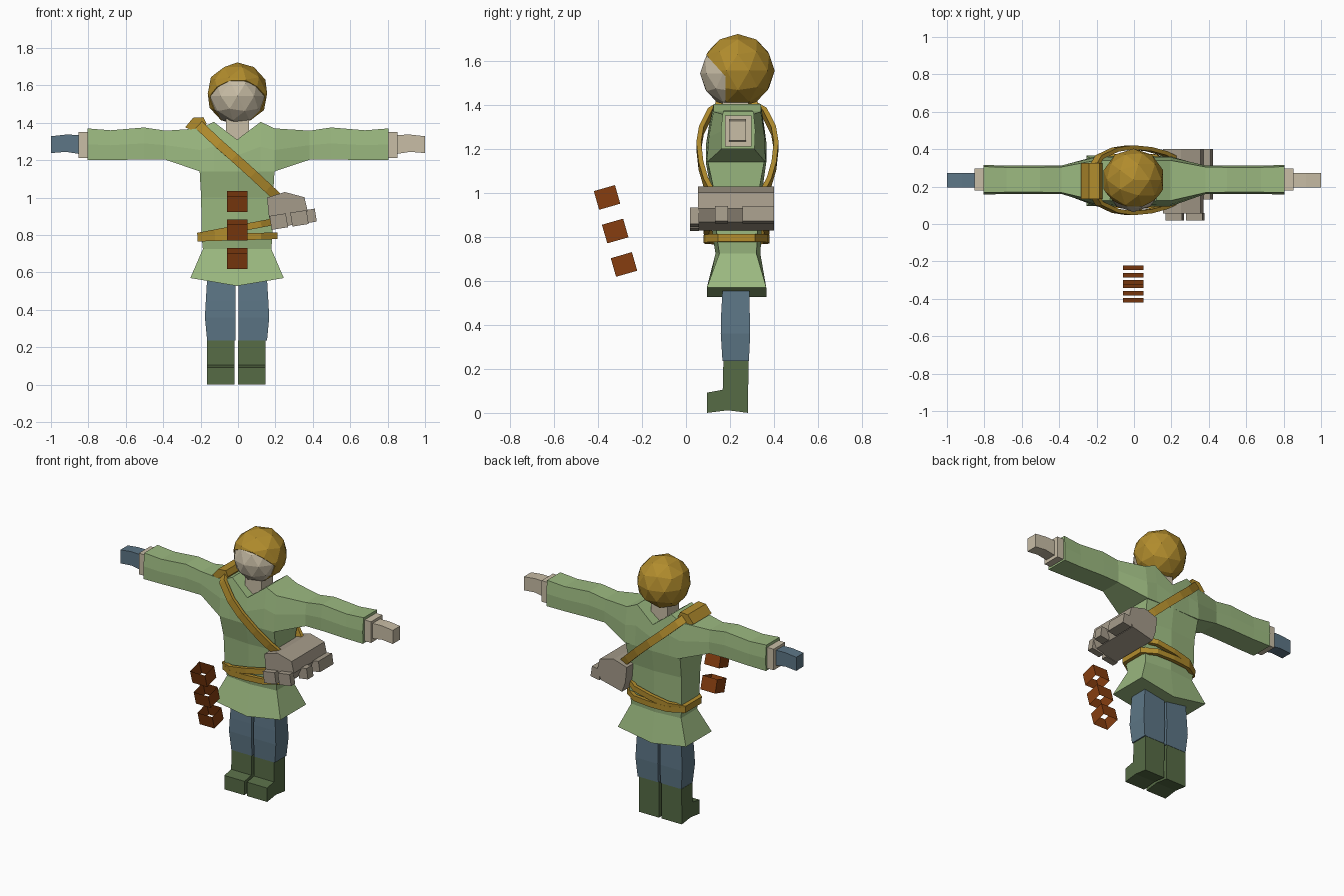
import bpy, bmesh, math
from mathutils import Vector, Matrix

if "Cube" in bpy.data.objects:
    bpy.data.objects.remove(bpy.data.objects["Cube"])

CX, CY = -0.005, 0.23   # body centre line


def material(name, rgb):
    m = bpy.data.materials.new(name)
    m.diffuse_color = (*rgb, 1)
    m.use_nodes = True
    m.node_tree.nodes["Principled BSDF"].inputs["Base Color"].default_value = m.diffuse_color
    return m


GREEN = material("tunic green", (0.33, 0.485, 0.216))
BLUE = material("slate blue", (0.109, 0.181, 0.238))
BOOT = material("boot green", (0.093, 0.147, 0.06))
SKIN = material("pale skin", (0.58, 0.51, 0.38))
GOLD = material("gold", (0.44, 0.262, 0.026))
GREY = material("bag grey", (0.376, 0.328, 0.254))
RUST = material("rust brown", (0.24, 0.048, 0.005))


def finish(name, bm, mat):
    bmesh.ops.recalc_face_normals(bm, faces=bm.faces)
    me = bpy.data.meshes.new(name)
    bm.to_mesh(me)
    bm.free()
    me.materials.append(mat)
    ob = bpy.data.objects.new(name, me)
    bpy.context.collection.objects.link(ob)
    return ob


def loft(name, rings, mat, closed=False):
    bm = bmesh.new()
    vs = [[bm.verts.new(p) for p in r] for r in rings]
    n = len(vs[0])
    pairs = list(zip(vs, vs[1:])) + ([(vs[-1], vs[0])] if closed else [])
    for a, b in pairs:
        for i in range(n):
            j = (i + 1) % n
            bm.faces.new((a[i], a[j], b[j], b[i]))
    if not closed:
        bm.faces.new(vs[0])
        bm.faces.new(vs[-1])
    return finish(name, bm, mat)


def box(name, x, y, z, mat):
    return loft(name, [[(x[0], y[0], h), (x[1], y[0], h), (x[1], y[1], h), (x[0], y[1], h)]
                       for h in z], mat)


def band(name, pts, across, width, thick, mat, closed=False):
    """Flat strap swept along a path, its width along 'across'."""
    pts = [Vector(p) for p in pts]
    w = Vector(across).normalized()
    rings, n = [], len(pts)
    for i, p in enumerate(pts):
        a = pts[i - 1] if closed or i else p
        b = pts[(i + 1) % n] if closed or i < n - 1 else p
        t = (b - a).normalized()
        o = t.cross(w).normalized() * thick / 2
        h = w * width / 2
        rings.append([p + h + o, p + h - o, p - h - o, p - h + o])
    return loft(name, rings, mat, closed)


# Boots and trouser legs
for side, x0, x1 in (("right", -0.167, -0.019), ("left", 0.0, 0.147)):
    prof = [(0.095, 0), (0.19, 0.012), (0.282, 0), (0.284, 0.235),
            (0.17, 0.235), (0.167, 0.105), (0.095, 0.092)]
    loft(side + "_boot", [[(x, y, z) for y, z in prof] for x in (x0, x1)], BOOT)
    s = -1 if side == "right" else 1
    inner = CX + s * 0.008
    loft(side + "_trouser_leg",
         [[(inner, y0, z), (CX + s * w, y0, z), (CX + s * w, y1, z), (inner, y1, z)]
          for z, w, y0, y1 in ((0.235, 0.16, 0.166, 0.286), (0.36, 0.172, 0.158, 0.292),
                               (0.45, 0.167, 0.16, 0.29), (0.6, 0.158, 0.168, 0.287))], BLUE)

# Tunic body: centre line hangs lower at the hem
rings = []
for z, w, y0, y1, bulge, drop in (
        (0.57, 0.25, 0.095, 0.365, 0.0, 0.042), (0.725, 0.183, 0.152, 0.32, 0.018, 0),
        (0.8, 0.19, 0.14, 0.325, 0.018, 0), (1.0, 0.192, 0.13, 0.33, 0.015, 0),
        (1.14, 0.2, 0.1, 0.355, 0.01, 0)):
    rings.append([(CX - w, y0, z), (CX, y0 - bulge, z - drop), (CX + w, y0, z),
                  (CX + w, y1, z), (CX, y1 + bulge, z - drop), (CX - w, y1, z)])
loft("tunic_body", rings, GREEN)

# Tunic chest and sleeves, dipping to a V at the neck
half = [  # x, bottom z, top z, bottom y front/back, top y front/back
    (0.0, 1.14, 1.31, 0.09, 0.365, 0.105, 0.355),
    (0.125, 1.14, 1.405, 0.093, 0.362, 0.125, 0.34),
    (0.235, 1.14, 1.37, 0.095, 0.362, 0.125, 0.34),
    (0.385, 1.203, 1.358, 0.165, 0.308, 0.168, 0.305),
    (0.5, 1.205, 1.375, 0.162, 0.31, 0.17, 0.303),
    (0.68, 1.2, 1.36, 0.162, 0.31, 0.17, 0.303),
    (0.805, 1.2, 1.37, 0.16, 0.312, 0.168, 0.307)]
half[2] = (0.2,) + half[2][1:]
stations = [(-s[0],) + s[1:] for s in reversed(half[1:])] + half
rings = []
for x, z0, z1, b0, b1, t0, t1 in stations:
    zm = (z0 + z1) / 2
    x += CX * (1 - abs(x) / 0.81)
    rings.append([(x, b0, z0), (x, (b0 + t0) / 2 - 0.006, zm), (x, t0, z1),
                  (x, t1, z1), (x, (b1 + t1) / 2 + 0.006, zm), (x, b1, z0)])
loft("tunic_chest_and_sleeves", rings, GREEN)

# Wrists and hands, one hand gloved
for side, s, mat in (("left", 1, SKIN), ("right", -1, BLUE)):
    box(side + "_wrist", sorted((s * 0.79, s * 0.852)), (0.178, 0.298), (1.212, 1.352), SKIN)
    loft(side + "_hand",
         [[(s * x, 0.195, z0), (s * x, 0.272, z0), (s * x, 0.272, z1), (s * x, 0.195, z1)]
          for x, z0, z1 in ((0.84, 1.232, 1.335), (0.92, 1.245, 1.337), (1.0, 1.238, 1.328))], mat)

# Neck and face
box("neck", (-0.065, 0.058), (0.165, 0.285), (1.3, 1.45), SKIN)


def ball(bm, r, loc):
    bmesh.ops.create_icosphere(bm, subdivisions=2, radius=r, matrix=Matrix.Translation(loc))


bm = bmesh.new()
ball(bm, 0.152, (-0.003, 0.216, 1.543))
finish("head", bm, SKIN)


# Hair: sphere cut open around the face
def hair(name, cuts):
    bm = bmesh.new()
    ball(bm, 0.167, (-0.003, 0.236, 1.556))
    for co, no in cuts:
        res = bmesh.ops.bisect_plane(bm, geom=bm.verts[:] + bm.edges[:] + bm.faces[:],
                                     plane_co=co, plane_no=no, clear_inner=True)
        cut = [e for e in res["geom_cut"] if isinstance(e, bmesh.types.BMEdge)]
        bmesh.ops.holes_fill(bm, edges=cut, sides=0)
    finish(name, bm, GOLD)


hair("hair_back", [((0, 0.18, 1.5), (0, 1, 0))])
hair("hair_fringe", [((0, 0.181, 1.5), (0, -1, 0)), ((0, 0.18, 1.53), (0, 0.105, 0.095))])

# Shoulder strap: one run over the chest, one over the back, with a pad on top
front = [(-0.22, 0.17, 1.4), (-0.185, 0.11, 1.365), (-0.1, 0.07, 1.285), (-0.02, 0.058, 1.215),
         (0.08, 0.068, 1.125), (0.16, 0.09, 1.05), (0.23, 0.125, 0.985)]
for name, pts in (("strap_front", front),
                  ("strap_back", [(x, 0.468 - y, z) for x, y, z in front])):
    band(name, pts, (0.4, 0, 0.43), 0.05, 0.022, GOLD)
pad = [(-0.283, 1.375), (-0.24, 1.427), (-0.185, 1.43), (-0.168, 1.395), (-0.185, 1.36), (-0.24, 1.36)]
loft("strap_pad", [[(x, y, z) for x, z in pad] for y in (0.135, 0.325)], GOLD)

# Two belts, the upper one rising towards the bag
ring = [(-0.205, 0.15), (-0.12, 0.1), (0, 0.092), (0.12, 0.1), (0.2, 0.15),
        (0.2, 0.31), (0.12, 0.36), (0, 0.368), (-0.12, 0.36), (-0.205, 0.31)]
for name, z, slope in (("lower_belt", 0.79, 0.03), ("upper_belt", 0.835, 0.19)):
    band(name, [(x, y, z + slope * x) for x, y in ring], (-slope, 0, 1), 0.036, 0.025, GOLD, True)

# Shoulder bag with front and side pouches
bag = [(0.155, 1.0), (0.25, 1.03), (0.355, 1.002), (0.372, 0.93), (0.345, 0.868),
       (0.19, 0.83), (0.165, 0.9)]
loft("bag", [[(x, y, z) for x, z in bag] for y in (0.055, 0.4)], GREY)


def bag_pouch(name, x, y, z):
    """Box tilted with the bag."""
    ob = box(name, x, y, z, GREY)
    c = Vector((0.265, 0, 0.9))
    ob.data.transform(Matrix.Translation(c) @ Matrix.Rotation(math.radians(-9), 4, 'Y')
                      @ Matrix.Translation(-c))


bag_pouch("front_pouch_a", (0.17, 0.258), (0.018, 0.06), (0.842, 0.917))
bag_pouch("front_pouch_b", (0.282, 0.37), (0.018, 0.06), (0.842, 0.917))
bag_pouch("side_pouch_a", (0.35, 0.415), (0.132, 0.19), (0.848, 0.918))
bag_pouch("side_pouch_b", (0.35, 0.415), (0.257, 0.4), (0.848, 0.918))

# Three floating open-ended square sleeves
for i, (y, z) in enumerate(((-0.359, 0.98), (-0.322, 0.827), (-0.282, 0.675))):
    bm = bmesh.new()
    rot = Matrix.Translation((-0.004, y, z)) @ Matrix.Rotation(math.radians(16), 4, 'X')
    bmesh.ops.create_cube(bm, size=1, matrix=Matrix.Diagonal((0.108, 0.1, 0.088, 1)))
    bm.normal_update()
    ends = [f for f in bm.faces if abs(f.normal.z) > 0.9]
    bmesh.ops.delete(bm, geom=ends, context='FACES_ONLY')
    bmesh.ops.transform(bm, matrix=rot, verts=bm.verts)
    finish(f"floating_sleeve_{i + 1}", bm, RUST)
